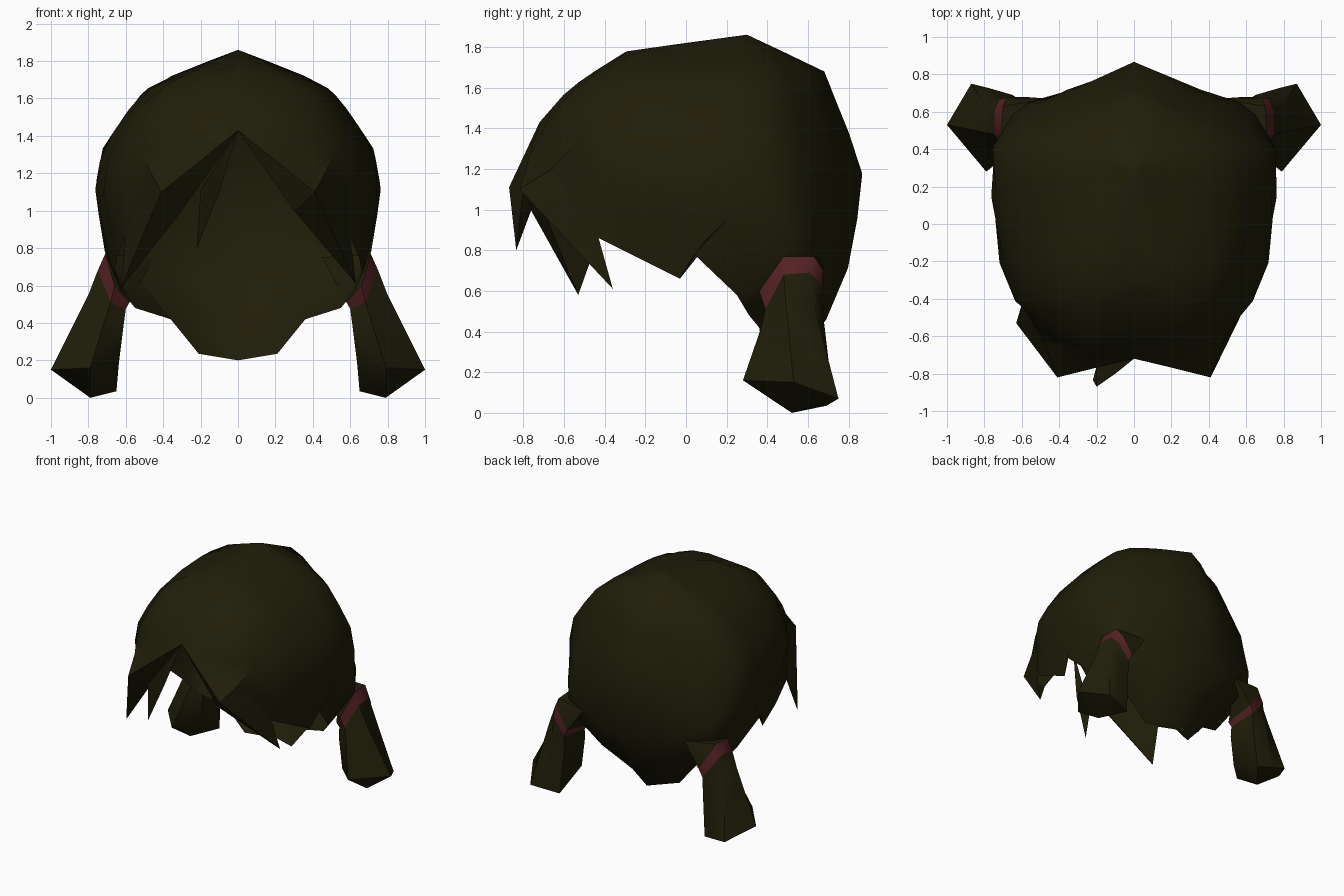
import bpy, bmesh, math

if "Cube" in bpy.data.objects:
    bpy.data.objects.remove(bpy.data.objects["Cube"], do_unlink=True)


def material(name, rgb):
    m = bpy.data.materials.new(name)
    m.diffuse_color = (*rgb, 1)
    m.use_nodes = True
    bsdf = m.node_tree.nodes["Principled BSDF"]
    bsdf.inputs["Base Color"].default_value = (*rgb, 1)
    bsdf.inputs["Roughness"].default_value = 0.9
    return m


HAIR = material("dark olive hair", (0.0142, 0.0124, 0.0027))
TIE = material("maroon tie", (0.088, 0.015, 0.017))


def build(name, verts, faces, mat, angle=40, closed=True):
    bm = bmesh.new()
    vs = [bm.verts.new(v) for v in verts]
    for f in faces:
        bm.faces.new([vs[i] for i in f])
    bmesh.ops.remove_doubles(bm, verts=bm.verts, dist=0.0005)
    if closed:
        bmesh.ops.recalc_face_normals(bm, faces=bm.faces)
    me = bpy.data.meshes.new(name)
    bm.to_mesh(me)
    bm.free()
    ob = bpy.data.objects.new(name, me)
    bpy.context.collection.objects.link(ob)
    me.materials.append(mat)
    bpy.ops.object.select_all(action='DESELECT')
    ob.select_set(True)
    bpy.context.view_layer.objects.active = ob
    bpy.ops.object.shade_smooth_by_angle(angle=math.radians(angle))
    return ob


def lookup(table, t):
    """Linear interpolation in a table sorted by its first column."""
    for a, b in zip(table, table[1:]):
        if t <= b[0]:
            k = (t - a[0]) / (b[0] - a[0])
            return [p + (q - p) * k for p, q in zip(a[1:], b[1:])]
    return table[-1][1:]


# Hair cap cross-sections by height:
# (z, front y, back y, widest y, half width, front boxiness power, back bulge)
SECTIONS = [
    (0.20, -0.30, 0.56, 0.20, 0.46, 1.0, 0.9),
    (0.50, -0.50, 0.71, 0.33, 0.60, 1.0, 0.9),
    (0.77, -0.70, 0.82, 0.37, 0.71, 1.0, 0.9),
    (1.10, -0.79, 0.86, 0.25, 0.765, 1.0, 0.5),
    (1.21, -0.79, 0.87, 0.26, 0.75, 1.0, 0.35),
    (1.33, -0.76, 0.82, 0.27, 0.725, 0.9, 0.25),
    (1.43, -0.72, 0.78, 0.28, 0.66, 0.8, 0.25),
    (1.59, -0.58, 0.715, 0.30, 0.55, 0.6, 0.25),
    (1.68, -0.45, 0.68, 0.31, 0.455, 0.45, 0.25),
    (1.78, -0.29, 0.47, 0.31, 0.21, 0.5, 0.25),
    (1.86, 0.30, 0.30, 0.30, 0.0, 0.5, 0.25)]
# Columns from front to back: unit plan x, y and the jagged rim point
COLUMNS = [
    (0, -1, (0, -0.72, 1.43)), (0.29, -0.97, (0.21, -0.77, 1.26)),
    (0.55, -0.86, (0.41, -0.82, 1.10)), (0.68, -0.80, (0.465, -0.66, 1.20)),
    (0.84, -0.64, (0.60, -0.43, 0.86)), (0.94, -0.44, (0.645, -0.23, 0.76)),
    (0.985, -0.23, (0.665, -0.03, 0.66)), (1, -0.10, (0.70, 0.04, 0.78)),
    (1, 0.25, (0.63, 0.25, 0.58)), (0.97, 0.52, (0.55, 0.31, 0.48)),
    (0.85, 0.64, (0.36, 0.36, 0.42)), (0.57, 0.77, (0.21, 0.385, 0.235)),
    (0, 1, (0, 0.50, 0.20))]
ROWS = 10


def cap_column(ux, uy, rim):
    """Rim point followed by points on the sections up to the crown."""
    points = [rim]
    for r in range(1, ROWS + 1):
        z = rim[2] + (1.86 - rim[2]) * math.sin(math.pi / 2 * r / ROWS)
        front, back, mid, width, box, bulge = lookup(SECTIONS, z)
        if uy < 0:
            x, reach = ux ** box, mid - front
        else:
            wedge = (1 - uy) / 0.75
            x, reach = wedge + (ux - wedge) * bulge, back - mid
        points.append((x * width, mid + uy * reach, z))
    return points


columns = [cap_column(*c) for c in COLUMNS]
columns += [[(-x, y, z) for x, y, z in c] for c in columns[-2:0:-1]]
verts = [p for column in columns for p in column]
faces = []
for c in range(len(columns)):
    i, j = c * (ROWS + 1), (c + 1) % len(columns) * (ROWS + 1)
    for r in range(ROWS):
        top = [j + r + 1, i + r + 1] if r < ROWS - 1 else [i + r + 1]
        faces.append([i + r, j + r] + top)
build("hair_cap", verts, faces, HAIR, 60, closed=False)

# Two swept bangs hanging from the front rim of the cap
for side, name, tip in ((1, "left_bang", (0.63, -0.36, 0.61)),
                        (-1, "right_bang", (0.63, -0.53, 0.58))):
    pts = [(0, -0.72, 1.43), (0.21, -0.77, 1.26), (0.41, -0.82, 1.10),
           (0.30, -0.70, 1.00), tip, (0.60, -0.43, 0.86), (0.465, -0.66, 1.20)]
    build(name, [(side * x, y, z) for x, y, z in pts],
          [(0, 3, 1), (1, 3, 2), (2, 3, 4), (2, 4, 5), (2, 5, 6)], HAIR, 20)

# Thin loose strand beside the parting
build("loose_strand",
      [(0, -0.72, 1.43), (-0.20, -0.87, 1.11), (-0.10, -0.80, 1.10),
       (-0.20, -0.76, 1.00), (-0.22, -0.835, 0.80)],
      [(0, 2, 1), (1, 2, 4), (0, 3, 2), (2, 3, 4), (0, 1, 4, 3)], HAIR, 20)

# Pigtails: root cone, tie and flared tail share six-sided rings
ROOT = (0.45, 0.67, 0.75)
RING_IN = [(0.71, 0.48, 0.77), (0.70, 0.63, 0.77), (0.68, 0.675, 0.70),
           (0.59, 0.68, 0.56), (0.58, 0.43, 0.51), (0.66, 0.36, 0.60)]
RING_OUT = [(0.75, 0.48, 0.68), (0.745, 0.61, 0.69), (0.72, 0.67, 0.63),
            (0.62, 0.675, 0.50), (0.60, 0.44, 0.475), (0.68, 0.39, 0.51)]
MIDDLE = [(0.80, 0.49, 0.55), (0.79, 0.63, 0.53), (0.73, 0.675, 0.48),
          (0.62, 0.67, 0.38), (0.61, 0.42, 0.40), (0.71, 0.37, 0.42)]
END = [(1.0, 0.53, 0.15), (0.87, 0.75, 0.07), (0.77, 0.725, 0.055),
       (0.65, 0.69, 0.035), (0.64, 0.42, 0.16), (0.79, 0.28, 0.16)]
END_TIP = (0.79, 0.52, 0.0)


def loft(rings, first=None, last=None):
    """Join rings of equal size, closing each end with an optional point."""
    n = len(rings[0])
    v = [p for ring in rings for p in ring]
    f = [(r * n + k, r * n + (k + 1) % n, r * n + n + (k + 1) % n, r * n + n + k)
         for r in range(len(rings) - 1) for k in range(n)]
    for point, base in ((first, 0), (last, len(rings) * n - n)):
        if point:
            v.append(point)
            f += [(base + k, base + (k + 1) % n, len(v) - 1) for k in range(n)]
    return v, f


for side, word in ((1, "left"), (-1, "right")):
    for part, (v, f), mat in (
            ("pigtail_root", loft([RING_IN], first=ROOT), HAIR),
            ("hair_tie", loft([RING_IN, RING_OUT]), TIE),
            ("pigtail", loft([RING_OUT, MIDDLE, END], last=END_TIP), HAIR)):
        build(f"{word}_{part}", [(side * x, y, z) for x, y, z in v], f, mat, 50)
